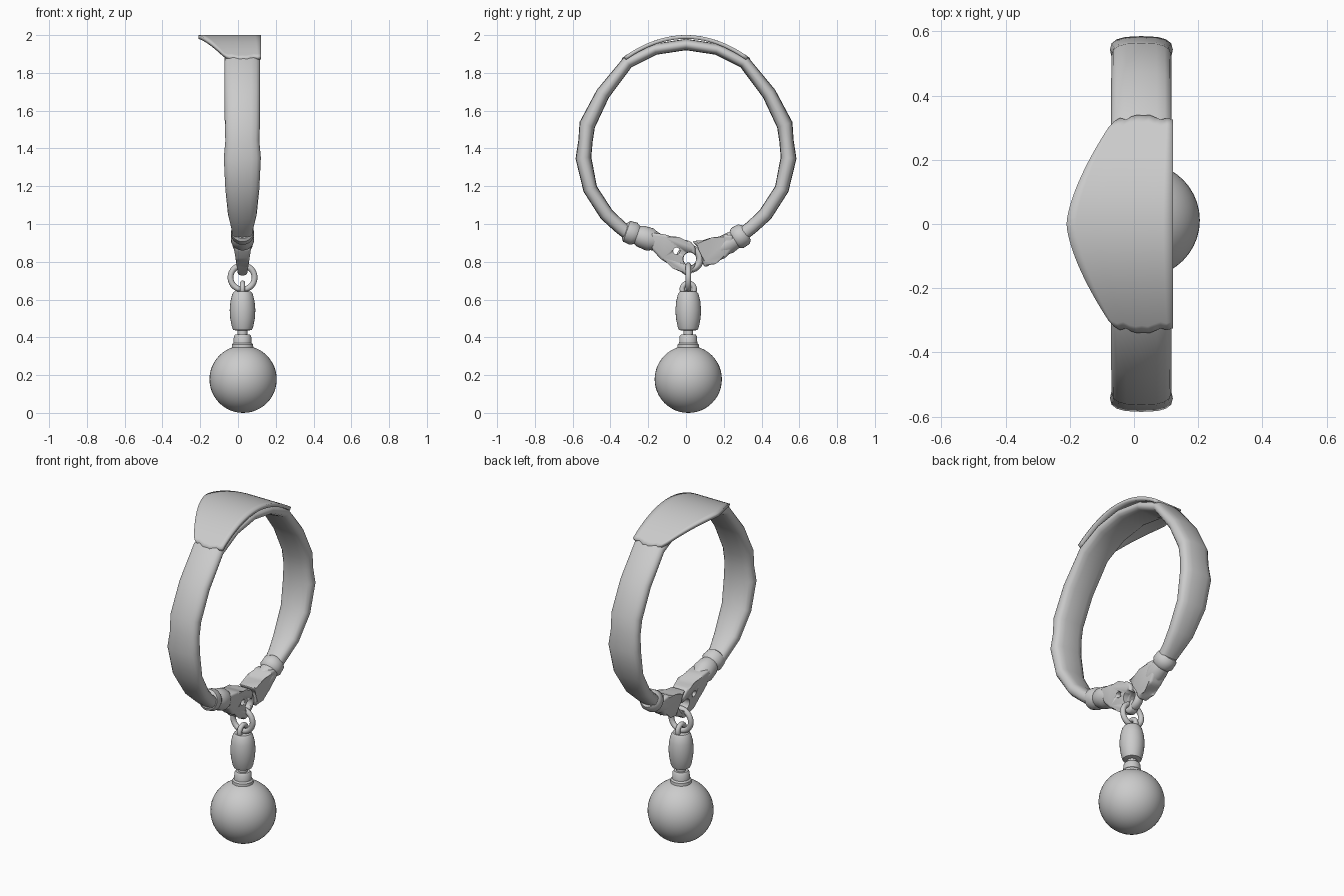
import bpy, bmesh
from math import sin, cos, pi, copysign
from mathutils import Vector, Matrix

cube = bpy.data.objects.get("Cube")
if cube:
    bpy.data.objects.remove(cube)

CX, CY = 0.024, 0.012      # axis of the hanging parts

grey = bpy.data.materials.new("plain grey")
grey.use_nodes = True
grey.diffuse_color = (0.6, 0.6, 0.6, 1)
grey.node_tree.nodes["Principled BSDF"].inputs["Base Color"].default_value = (0.6, 0.6, 0.6, 1)


def finish(name, bm, angle=40):
    bmesh.ops.recalc_face_normals(bm, faces=bm.faces)
    mesh = bpy.data.meshes.new(name)
    bm.to_mesh(mesh)
    bm.free()
    mesh.materials.append(grey)
    ob = bpy.data.objects.new(name, mesh)
    bpy.context.collection.objects.link(ob)
    bpy.ops.object.select_all(action='DESELECT')
    ob.select_set(True)
    bpy.context.view_layer.objects.active = ob
    bpy.ops.object.shade_smooth_by_angle(angle=angle * pi / 180)
    return ob


def skin(bm, rings, closed=False):
    """Bridge rings of points, capping the ends of an open run."""
    rows = [[bm.verts.new(p) for p in ring] for ring in rings]
    n = len(rows[0])
    for a, b in zip(rows, rows[1:] + (rows[:1] if closed else [])):
        for i in range(n):
            bm.faces.new((a[i], a[(i + 1) % n], b[(i + 1) % n], b[i]))
    if not closed:
        bm.faces.new(rows[0])
        bm.faces.new(rows[-1])


def lathe(name, start, end, profile, sides=24):
    """Turn (fraction along axis, radius) pairs about an axis."""
    start, end = Vector(start), Vector(end)
    axis = end - start
    u = Vector((1, 0, 0))
    v = axis.normalized().cross(u)
    rings = [[start + axis * t + (u * cos(2 * pi * i / sides) + v * sin(2 * pi * i / sides)) * r
              for i in range(sides)] for t, r in profile]
    bm = bmesh.new()
    skin(bm, rings)
    return finish(name, bm)


def ring(name, centre, major, minor, a_axis, stretch=1.0):
    """Round link standing upright in the plane of a_axis and z."""
    a, z = Vector(a_axis), Vector((0, 0, 1))
    side = a.cross(z)
    rings = []
    for i in range(28):
        out = a * cos(2 * pi * i / 28) + z * sin(2 * pi * i / 28)
        rings.append([Vector(centre) + out * (major + minor * cos(2 * pi * j / 12))
                      + side * minor * stretch * sin(2 * pi * j / 12) for j in range(12)])
    bm = bmesh.new()
    skin(bm, rings, closed=True)
    return finish(name, bm, 60)


# Strap: y, z, half width, half thickness from the crown to one end
half = [(0, 1.95, .094, .03), (.165, 1.925, .094, .03), (.31, 1.855, .094, .033),
        (.44, 1.69, .094, .038), (.523, 1.525, .093, .043), (.532, 1.44, .09, .038),
        (.543, 1.35, .098, .042), (.507, 1.185, .09, .038), (.42, 1.05, .076, .038),
        (.35, .985, .06, .036), (.28, .93, .05, .036)]
path = [(-y, z, w, t) for y, z, w, t in reversed(half[1:])] + half
rings = []
for k, (y, z, w, t) in enumerate(path):
    p, q = path[max(k - 1, 0)], path[min(k + 1, len(path) - 1)]
    normal = Vector((0, -(q[1] - p[1]), q[0] - p[0])).normalized()
    section = []
    for i in range(16):
        c, s = cos(2 * pi * i / 16), sin(2 * pi * i / 16)
        section.append(Vector((.023 + w * copysign(abs(c) ** .7, c), y, z))
                       + normal * t * copysign(abs(s) ** .8, s))
    rings.append(section)
bm = bmesh.new()
skin(bm, rings)
finish("strap", bm, 60)

# Shield-shaped patch bent over the crown, with wavy ends
reach = [.30, .32, .33, .325, .335, .34, .337, .34, .332, .325, .33, .325]
bm = bmesh.new()
rows = []
for j in range(33):
    t = j / 16 - 1
    row = []
    for i, length in enumerate(reach):
        y = t * length
        left = -.21 + .13 * abs(t) ** 1.5
        row.append(bm.verts.new((left + (.121 - left) * i / (len(reach) - 1), y,
                                 2 - .115 * (y / .33) ** 2)))
    rows.append(row)
for a, b in zip(rows, rows[1:]):
    for i in range(len(reach) - 1):
        bm.faces.new((a[i], a[i + 1], b[i + 1], b[i]))
patch = finish("crown_patch", bm)
solid = patch.modifiers.new("thickness", 'SOLIDIFY')
solid.thickness = .02
solid.offset = -1

# Bound ferrules on both strap ends
lathe("front_ferrule", (CX, -.325, .965), (CX, -.14, .90),
      [(0, .045), (.06, .058), (.25, .062), (.36, .05), (.46, .058), (.72, .062),
       (.84, .052), (1, .045)])
lathe("back_ferrule", (CX, .32, .955), (CX, .18, .87),
      [(0, .045), (.1, .06), (.35, .062), (.45, .05), (.7, .055), (1, .045)])

# Clasp arms: rounded plates that thin towards the bottom
def arm(name, outline):
    bm = bmesh.new()
    loops = []
    for side in (-1, 1):
        loops.append([Vector((CX + side * (.024 + .03 * (z - .73) / .2), y, z))
                      for y, z in outline])
    skin(bm, loops)
    bmesh.ops.bevel(bm, geom=bm.edges[:], offset=.014, segments=3, profile=.5,
                    affect='EDGES', clamp_overlap=True)
    return finish(name, bm, 50)


front_arm = arm("front_clasp_arm",
                [(-.19, .955), (-.11, .945), (-.04, .918), (.02, .912), (.05, .88),
                 (.05, .78), (.03, .735), (0, .725), (-.06, .775), (-.13, .81), (-.18, .865)])
arm("back_clasp_arm",
    [(.03, .91), (.14, .915), (.2, .945), (.25, .94), (.25, .87), (.21, .82),
     (.15, .80), (.1, .768), (.085, .80), (.085, .86)])

# Rivet hole and eye opening
bm = bmesh.new()
for y, z, r in ((-.05, .857, .018), (.02, .815, .036)):
    bmesh.ops.create_cone(bm, cap_ends=True, segments=20, radius1=r, radius2=r, depth=.4,
                          matrix=Matrix.Translation((CX, y, z)) @ Matrix.Rotation(pi / 2, 4, 'Y'))
cutter = finish("clasp_hole_cutter", bm)
cutter.hide_render = True
cutter.hide_viewport = True
cut = front_arm.modifiers.new("holes", 'BOOLEAN')
cut.operation = 'DIFFERENCE'
cut.object = cutter

# Eye of the clasp, hanging link and swivel loop
ring("clasp_eye", (CX, .02, .815), .054, .02, (0, 1, 0), 1.3)
ring("hanging_link", (CX, CY, .717), .064, .0155, (1, 0, 0))
ring("swivel_loop", (CX, CY, .655), .032, .014, (0, 1, 0))

# Barrel, neck and collar, profile heights in z
def turned(name, profile):
    return lathe(name, (CX, CY, 0), (CX, CY, 1), profile, 28)


turned("swivel_barrel", [(.435, .03), (.44, .05), (.455, .056), (.5, .065), (.545, .068),
                         (.59, .064), (.63, .054), (.642, .045), (.645, .02)])
turned("swivel_neck", [(.40, .026), (.45, .026)])
turned("ball_collar", [(.335, .058), (.362, .056), (.37, .048), (.405, .046), (.416, .038)])

# Ball
bm = bmesh.new()
bmesh.ops.create_uvsphere(bm, u_segments=40, v_segments=24, radius=.178,
                          matrix=Matrix.Translation((.027, CY, .178)))
finish("ball", bm, 60)
